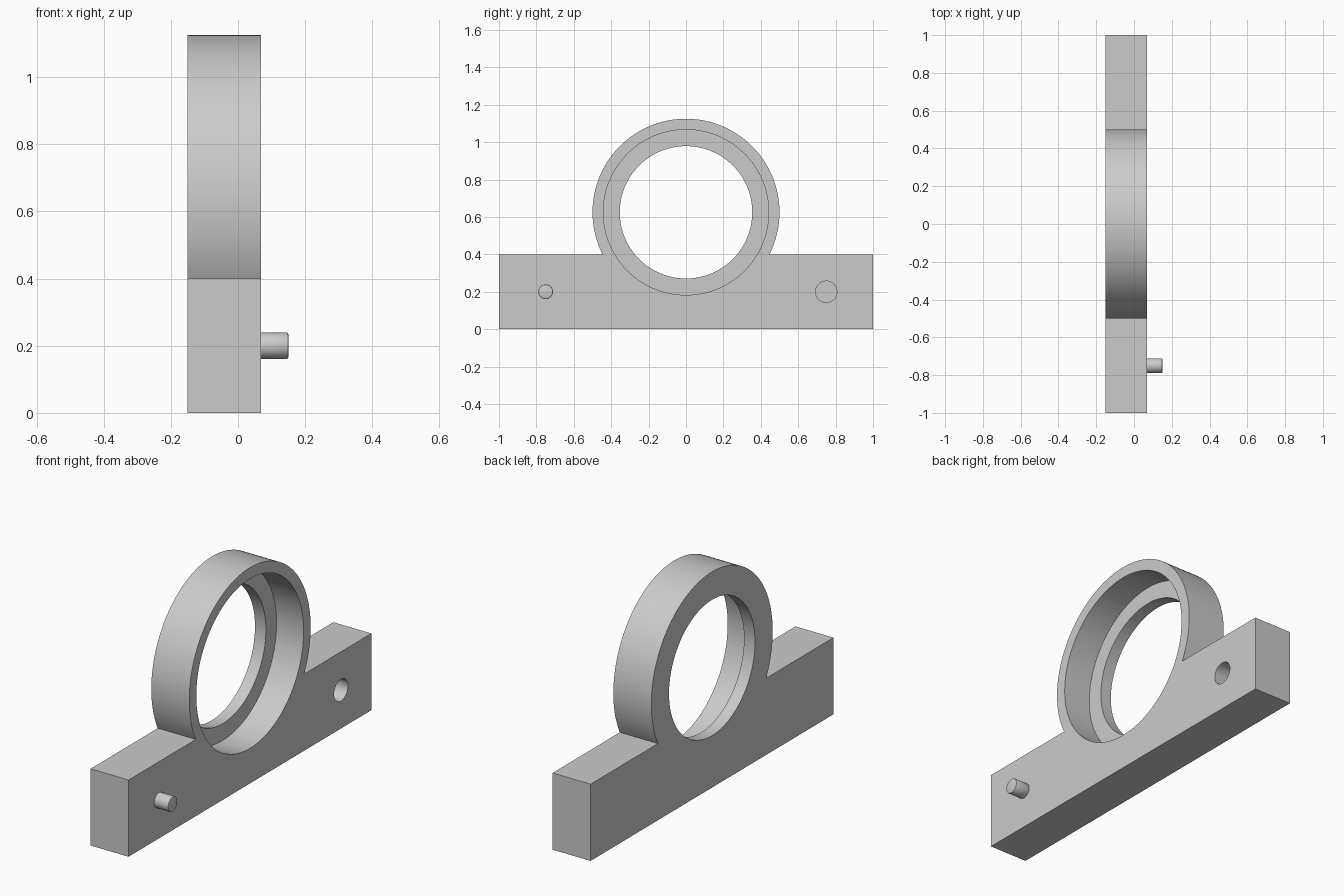
import bpy, math

if "Cube" in bpy.data.objects:
    bpy.data.objects.remove(bpy.data.objects["Cube"])

X0, X1, LEDGE = -0.15, 0.069, -0.087   # back face, front face, bore ledge
RING_Z, PIN_Z, PIN_Y = 0.625, 0.2, 0.75

grey = bpy.data.materials.new("plain grey")
grey.diffuse_color = (0.6, 0.6, 0.6, 1)
grey.use_nodes = True
grey.node_tree.nodes["Principled BSDF"].inputs["Base Color"].default_value = grey.diffuse_color


def cylinder(name, r, xa, xb, y, z, sides=128):
    """Cylinder lying along x from xa to xb."""
    bpy.ops.mesh.primitive_cylinder_add(vertices=sides, radius=r, depth=xb - xa,
                                        location=((xa + xb) / 2, y, z),
                                        rotation=(0, math.pi / 2, 0))
    ob = bpy.context.object
    ob.name = name
    bpy.ops.object.transform_apply(location=True, rotation=True, scale=True)
    return ob


def boolean(target, tool, op):
    """Apply a boolean and remove the tool object."""
    mod = target.modifiers.new("cut", 'BOOLEAN')
    mod.operation, mod.object, mod.solver = op, tool, 'EXACT'
    bpy.context.view_layer.objects.active = target
    bpy.ops.object.modifier_apply(modifier=mod.name)
    bpy.data.objects.remove(tool, do_unlink=True)


def finish(ob):
    ob.data.materials.clear()
    ob.data.materials.append(grey)
    bpy.ops.object.select_all(action='DESELECT')
    ob.select_set(True)
    bpy.context.view_layer.objects.active = ob
    bpy.ops.object.shade_smooth_by_angle(angle=math.radians(30))


# base bar joined with the ring disc
bpy.ops.mesh.primitive_cube_add(size=1, location=((X0 + X1) / 2, 0, 0.2))
body = bpy.context.object
body.name = "ring_bracket"
body.scale = (X1 - X0, 2, 0.4)
bpy.ops.object.transform_apply(location=True, rotation=True, scale=True)
boolean(body, cylinder("ring_disc", 0.5, X0, X1, 0, RING_Z), 'UNION')

# through bore, wider counterbore and blind pin socket
boolean(body, cylinder("bore", 0.354, X0 - 0.1, X1 + 0.1, 0, RING_Z), 'DIFFERENCE')
boolean(body, cylinder("counterbore", 0.442, LEDGE, X1 + 0.1, 0, RING_Z), 'DIFFERENCE')
boolean(body, cylinder("socket", 0.057, X1 - 0.1, X1 + 0.1, PIN_Y, PIN_Z, 48), 'DIFFERENCE')
finish(body)

# locating pin with a softened tip
pin = cylinder("locating_pin", 0.039, X1 - 0.005, 0.15, -PIN_Y, PIN_Z, 48)
bev = pin.modifiers.new("tip", 'BEVEL')
bev.width, bev.segments = 0.005, 2
bev.limit_method, bev.angle_limit = 'ANGLE', math.radians(60)
bpy.ops.object.modifier_apply(modifier=bev.name)
finish(pin)
